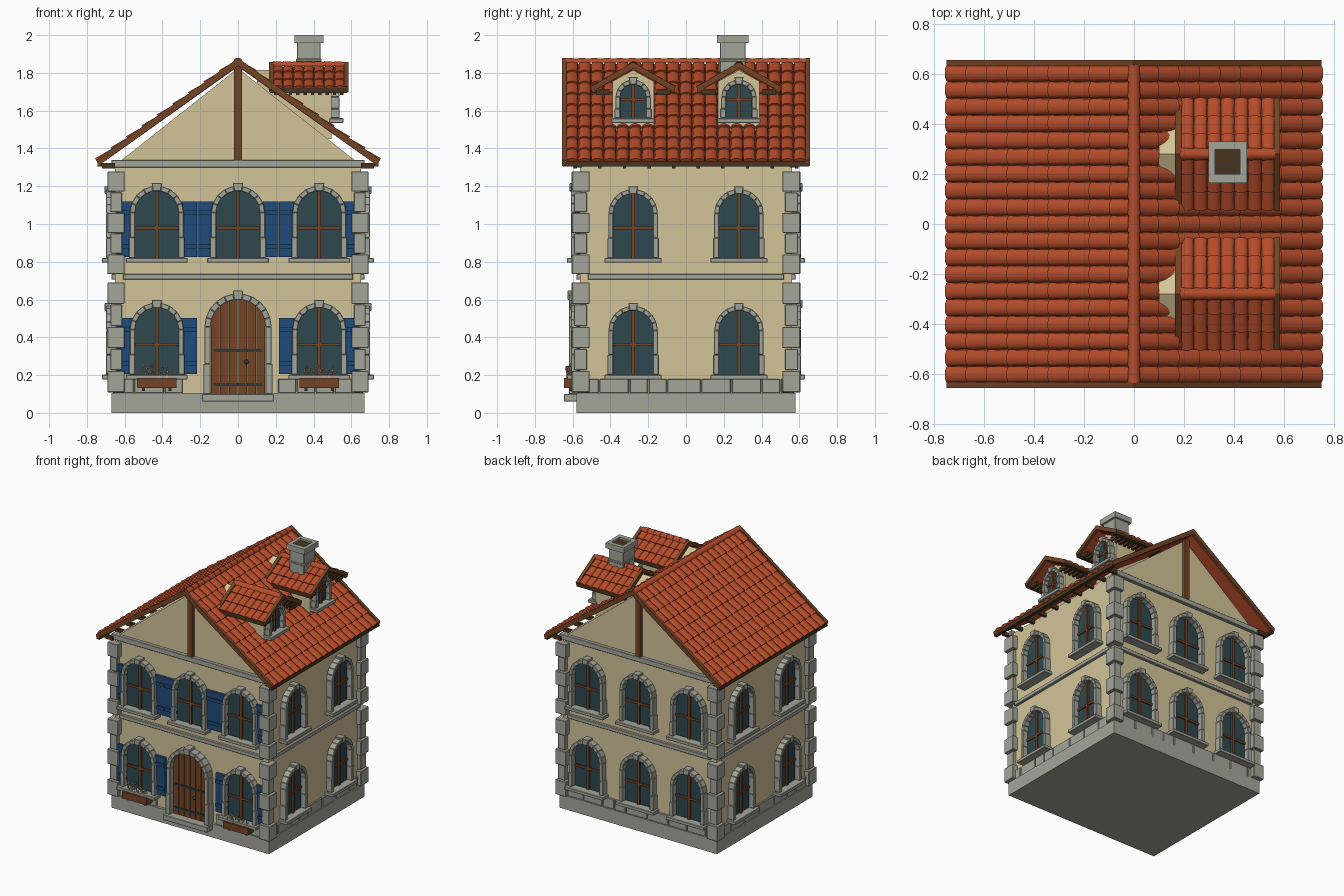
import bpy, bmesh, math, random
from mathutils import Matrix, Vector

if "Cube" in bpy.data.objects:
    bpy.data.objects.remove(bpy.data.objects["Cube"])
random.seed(4)

def lin(c):
    return tuple(((v / 255 + 0.055) / 1.055) ** 2.4 if v > 10 else v / 3300 for v in c) + (1,)

COLOURS = {"plaster": (212, 196, 152), "stone": (164, 166, 154), "roof_tile": (182, 76, 42),
           "wood": (116, 68, 38), "dark_wood": (72, 52, 30), "blue_paint": (32, 76, 122),
           "glass": (46, 72, 78), "iron": (48, 56, 56), "flower": (205, 180, 150)}
mats = {}
for n, c in COLOURS.items():
    mats[n] = bpy.data.materials.new(n)
    mats[n].diffuse_color = lin(c)
parts = {}

def bm_of(name, mat):
    if name not in parts:
        parts[name] = (bmesh.new(), mat)
    return parts[name][0]

def loft(name, mat, a, b):
    """Closed solid between two matching rings."""
    bm = bm_of(name, mat)
    va, vb = [bm.verts.new(p) for p in a], [bm.verts.new(p) for p in b]
    n = len(a)
    bm.faces.new(va)
    bm.faces.new(vb[::-1])
    for i in range(n):
        j = (i + 1) % n
        bm.faces.new((va[j], va[i], vb[i], vb[j]))

def prism(name, mat, M, pts, d0, d1):
    """Extrude a (u, z) outline along the facade's outward axis."""
    loft(name, mat, [M @ Vector((u, -d0, z)) for u, z in pts],
         [M @ Vector((u, -d1, z)) for u, z in pts])

def box(name, mat, M, u0, u1, d0, d1, z0, z1):
    prism(name, mat, M, [(u0, z0), (u1, z0), (u1, z1), (u0, z1)], d0, d1)

def facade(deg, dist=0.0, at=(0, 0, 0)):
    return (Matrix.Translation(at) @ Matrix.Rotation(math.radians(deg), 4, 'Z')
            @ Matrix.Translation((0, -dist, 0)))

def arch(u, z0, zs, r, n=14):
    return [(u - r, z0), (u + r, z0)] + [(u + r * math.cos(math.pi * i / n),
            zs + r * math.sin(math.pi * i / n)) for i in range(n + 1)]

def surround(name, M, u, z0, zs, r, w, depth, n):
    """Stone jambs, arch stones and keystone."""
    zm = z0 + 0.45 * (zs - z0)
    for s in (-1, 1):
        for za, zb, e in ((z0, zm, 0.005), (zm, zs, 0)):
            a, b = sorted((u + s * r, u + s * (r + w + e)))
            box(name, "stone", M, a, b, -0.01, depth, za, zb)
    for i in range(n):
        a0, a1 = math.pi * i / n, math.pi * (i + 1) / n
        k = 0.016 if i == n // 2 else 0
        ring = [(r, a0), (r + w + k, a0), (r + w + k, a1), (r, a1)]
        prism(name, "stone", M, [(u + q * math.cos(a), zs + q * math.sin(a)) for q, a in ring],
              -0.01, depth + k / 2)

def window(name, M, u, z0, zs, r, w, depth=0.048, bar=0.16, n=9):
    prism(name + "_glass", "glass", M, arch(u, z0, zs, r + 0.004), -0.01, 0.008)
    box(name + "_bars", "wood", M, u - 0.009, u + 0.009, 0, 0.02, z0, zs + r)
    box(name + "_bars", "wood", M, u - r, u + r, 0, 0.018, z0 + bar - 0.008, z0 + bar + 0.008)
    surround(name + "_surround", M, u, z0, zs, r, w, depth, n)
    box(name + "_sill", "stone", M, u - r - w - 0.02, u + r + w + 0.02, -0.01, depth + 0.022, z0 - 0.025, z0)

def roof(name, deg2, at, hl, run, zr, ze, cols, rows, h, rake):
    """Gabled tile roof: ridge along local u, two mirrored slopes."""
    L = math.hypot(run, zr - ze)
    cw = 2 * hl / cols
    for deg in deg2:
        M = facade(deg, 0, at)
        up = Vector((0, run / L, (zr - ze) / L))       # up the slope
        nor = Vector((0, -(zr - ze) / L, run / L))     # off the slope
        eave = Vector((0, -run, ze))
        prism_pts = [(-hl, 0), (hl, 0), (hl, L), (-hl, L)]
        loft(name + "_deck", "roof_tile", [M @ (eave + Vector((u, 0, 0)) + up * s) for u, s in prism_pts],
             [M @ (eave + Vector((u, 0, 0)) + up * s - nor * 0.012) for u, s in prism_pts])
        for r in range(rows):
            for c in range(cols):
                rings = []
                for s, lift, k in ((r * L / rows, h * 0.55, 0.5), (min(L, (r + 1.12) * L / rows), 0, 0.46)):
                    ring = []
                    for i in range(8):
                        t = math.pi * i / 7
                        off = Vector((-hl + cw * (c + 0.5) + math.cos(t) * cw * k, 0, 0))
                        ring.append(M @ (eave + off + up * s + nor * (lift + h * math.sin(t))))
                    rings.append(ring)
                loft(name + "_tiles", "roof_tile", *rings)
        # eave board and rafter tails
        box(name + "_eave_board", "dark_wood", M, -hl - 0.015, hl + 0.015, run - 0.02, run + 0.005, ze - 0.018, ze + 0.01)
        tails = 10
        for i in range(tails):
            u = -hl * 0.92 + 1.84 * hl * i / (tails - 1)
            box(name + "_rafter_tails", "dark_wood", M, u - 0.009, u + 0.009, run - 0.09, run - 0.02, ze - 0.028, ze + 0.002)
    # rake boards on both gable ends
    for deg in (deg2[0] + 90, deg2[0] - 90):
        M = facade(deg, 0, at)
        for s in (-1, 1):
            prism(name + "_rake_boards", "wood", M, [(0, zr + rake * 0.85), (s * (run + 0.01), ze + rake * 0.5),
                  (s * run, ze - rake * 0.4), (0, zr - rake * 0.3)], hl - 0.005, hl + 0.02)
    # ridge caps
    M = facade(deg2[0], 0, at)
    for c in range(cols):
        rings = []
        for u, q in ((-hl + c * cw, 0.026), (-hl + (c + 1.1) * cw, 0.022)):
            rings.append([M @ Vector((min(u, hl), q * math.cos(math.pi * i / 7),
                          zr + h * 0.3 + q * math.sin(math.pi * i / 7))) for i in range(8)])
        loft(name + "_ridge_caps", "roof_tile", *rings)

WX, WY = 0.65, 0.56
F0 = facade(0)
FRONT, RIGHT, BACK, LEFT = facade(0, WY), facade(90, WX), facade(180, WY), facade(270, WX)

# body and base
box("plinth", "stone", F0, -0.67, 0.67, -0.58, 0.58, 0, 0.105)
box("walls", "plaster", F0, -WX, WX, -WY, WY, 0.1, 1.32)
prism("gable_walls", "plaster", F0, [(-0.64, 1.32), (0.64, 1.32), (0, 1.825)], -WY, WY)

# base stone row, storey bands, cornices, gable posts
for M, hl, gable in ((FRONT, WX, 1), (BACK, WX, 1), (RIGHT, WY, 0), (LEFT, WY, 0)):
    u = -hl
    while u < hl - 0.01:
        e = min(hl, u + random.choice((0.1, 0.16, 0.18)))
        if M is not FRONT or e < -0.16 or u > 0.16:
            box("base_stones", "stone", M, u + 0.003, e - 0.003, -0.01, 0.014, 0.105, 0.18)
        u = e
    box("storey_band", "stone", M, -hl + 0.04, hl - 0.04, -0.01, 0.02, 0.705, 0.735)
    if gable:
        box("cornice", "stone", M, -0.67, 0.67, -0.01, 0.025, 1.30, 1.34)
        box("gable_post", "wood", M, -0.02, 0.02, -0.01, 0.025, 1.34, 1.83)

# corner stones
for base, step in ((0.107, 0.117), (0.732, 0.1095)):
    for i in range(5):
        x0, x1, y0, y1 = ((0.60, 0.69, 0.51, 0.605), (0.615, 0.675, 0.525, 0.592))[i % 2]
        for sx in (-1, 1):
            for sy in (-1, 1):
                a, b = sorted((sx * x0, sx * x1))
                c, d = sorted((sy * y0, sy * y1))
                box("corner_stones", "stone", F0, a, b, c, d, base + i * step + 0.002, base + (i + 1) * step - 0.002)

# windows on all sides
for dz in (0, -0.618):
    for u in (-0.43, 0, 0.43):
        window("back_window", BACK, u, 0.82 + dz, 1.06 + dz, 0.115, 0.028)
        if u or dz == 0:
            window("front_window", FRONT, u, 0.82 + dz, 1.06 + dz, 0.115, 0.028)
            for s in (-1, 1):  # shutters
                a, b = sorted((u + s * 0.115, u + s * 0.214))
                box("shutters", "blue_paint", FRONT, a, b, -0.01, 0.02, 0.825 + dz, 1.12 + dz)
                for z in (0.88, 1.06):
                    box("shutter_rails", "blue_paint", FRONT, a, b, 0, 0.028, z + dz - 0.012, z + dz + 0.012)
    for M in (RIGHT, LEFT):
        for u in (-0.28, 0.28):
            window("side_window", M, u, 0.82 + dz, 1.055 + dz, 0.105, 0.026)

# door
for i in range(6):
    a, b = -0.145 + i * 0.29 / 6, -0.145 + (i + 1) * 0.29 / 6
    ztop = [0.455 + math.sqrt(max(0, 0.148 ** 2 - t * t)) for t in (a, (a + b) / 2, b)]
    a, b = a + 0.002, b - 0.002
    prism("door_planks", "wood", FRONT, [(a, 0.1), (b, 0.1), (b, ztop[2]), ((a + b) / 2, ztop[1]), (a, ztop[0])], -0.01, 0.022)
surround("door_surround", FRONT, 0, 0.1, 0.455, 0.145, 0.033, 0.06, 11)
box("door_step", "stone", FRONT, -0.19, 0.19, -0.01, 0.085, 0.06, 0.1)
for z in (0.15, 0.33):
    box("door_straps", "iron", FRONT, -0.13, 0.13, 0, 0.028, z - 0.008, z + 0.008)
bmesh.ops.create_icosphere(bm_of("door_knob", "iron"), subdivisions=2, radius=0.013,
                           matrix=Matrix.Translation((0.045, -WY - 0.034, 0.27)))

# flower boxes
for u in (-0.43, 0.43):
    box("flower_boxes", "wood", FRONT, u - 0.105, u + 0.105, 0.015, 0.085, 0.133, 0.185)
    for s in (-0.07, 0.07):
        box("flower_box_brackets", "dark_wood", FRONT, u + s - 0.008, u + s + 0.008, 0, 0.06, 0.115, 0.133)
    for i in range(22):
        p = (u + random.uniform(-0.085, 0.085), random.uniform(0.03, 0.075), random.uniform(0.205, 0.25))
        box("flower_stems", "flower", FRONT, p[0] - 0.0015, p[0] + 0.0015, p[1] - 0.0015, p[1] + 0.0015, 0.18, p[2])
        bmesh.ops.create_icosphere(bm_of("flowers", "flower"), subdivisions=1, radius=0.007,
                                   matrix=Matrix.Translation((p[0], -WY - p[1], p[2])))

# main roof, dormers on the right slope
roof("main_roof", (90, 270), (0, 0, 0), 0.637, 0.74, 1.848, 1.322, 19, 9, 0.02, 0.036)
for y in (-0.28, 0.28):
    roof("dormer_roof", (0, 180), (0.375, y, 0), 0.19, 0.215, 1.832, 1.712, 7, 3, 0.015, 0.03)
    D = facade(90, 0, (0, y, 0))
    prism("dormer_walls", "plaster", D, [(-0.11, 1.45), (0.11, 1.45), (0.11, 1.755), (0, 1.815), (-0.11, 1.755)], 0.1, 0.495)
    window("dormer_window", facade(90, 0.495, (0, y, 0)), 0, 1.56, 1.672, 0.068, 0.026, 0.042, 0.1, 7)

# chimney
box("chimney_shaft", "stone", F0, 0.312, 0.436, -0.315, -0.18, 1.55, 1.965)
box("chimney_band", "stone", F0, 0.307, 0.441, -0.32, -0.175, 1.86, 1.875)
for x0, x1, y0, y1 in ((0.298, 0.452, 0.165, 0.2), (0.298, 0.452, 0.298, 0.33),
                       (0.298, 0.325, 0.2, 0.298), (0.425, 0.452, 0.2, 0.298)):
    box("chimney_cap", "stone", F0, x0, x1, -y1, -y0, 1.958, 2.0)
box("chimney_flue", "dark_wood", F0, 0.325, 0.425, -0.298, -0.2, 1.95, 1.985)

# finish objects
for name, (bm, mat) in parts.items():
    bmesh.ops.recalc_face_normals(bm, faces=bm.faces[:])
    me = bpy.data.meshes.new(name)
    bm.to_mesh(me)
    bm.free()
    me.materials.append(mats[mat])
    ob = bpy.data.objects.new(name, me)
    bpy.context.collection.objects.link(ob)
    if mat == "stone" and name not in ("plinth", "chimney_cap"):
        mod = ob.modifiers.new("edge", 'BEVEL')
        mod.width, mod.segments = 0.003, 1
    if name.endswith(("tiles", "caps", "knob")):
        bpy.ops.object.select_all(action='DESELECT')
        ob.select_set(True)
        bpy.context.view_layer.objects.active = ob
        bpy.ops.object.shade_smooth_by_angle(angle=math.radians(40))

for m in bpy.data.materials:
    if m.users and not m.is_grease_pencil:
        m.use_nodes = True
        m.node_tree.nodes["Principled BSDF"].inputs["Base Color"].default_value = m.diffuse_color
